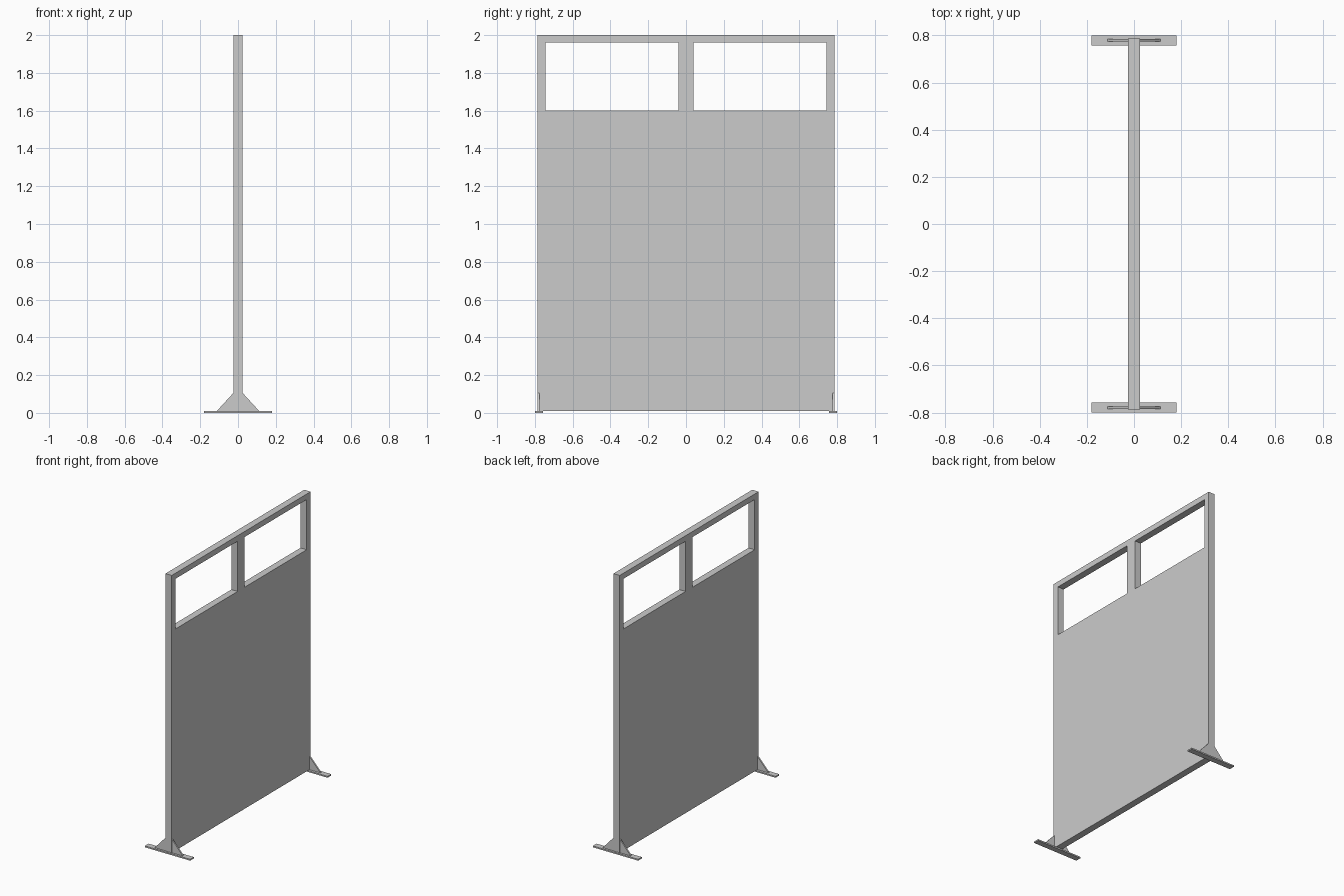
import bpy, bmesh
from mathutils import Vector

if "Cube" in bpy.data.objects:
    bpy.data.objects.remove(bpy.data.objects["Cube"])


def finish(name, bm):
    bmesh.ops.remove_doubles(bm, verts=bm.verts, dist=1e-5)
    bmesh.ops.recalc_face_normals(bm, faces=bm.faces)
    mesh = bpy.data.meshes.new(name)
    bm.to_mesh(mesh)
    bm.free()
    obj = bpy.data.objects.new(name, mesh)
    bpy.context.collection.objects.link(obj)
    return obj


def extrude(bm, faces, offset):
    ext = bmesh.ops.extrude_face_region(bm, geom=faces, use_keep_orig=True)
    verts = [g for g in ext["geom"] if isinstance(g, bmesh.types.BMVert)]
    bmesh.ops.translate(bm, verts=verts, vec=offset)


# Screen wall: grid of cells, leaving out the two window openings, then thickened
T = 0.025
ys = [-0.787, -0.743, -0.04, 0.04, 0.743, 0.787]
zs = [0.01, 1.6, 1.96, 2.0]
bm = bmesh.new()
for i in range(len(ys) - 1):
    for j in range(len(zs) - 1):
        if j == 1 and i in (1, 3):
            continue
        corners = [(ys[i], zs[j]), (ys[i + 1], zs[j]),
                   (ys[i + 1], zs[j + 1]), (ys[i], zs[j + 1])]
        bm.faces.new([bm.verts.new((-T, y, z)) for y, z in corners])
bmesh.ops.remove_doubles(bm, verts=bm.verts, dist=1e-5)
extrude(bm, bm.faces[:], Vector((2 * T, 0, 0)))
finish("screen_wall", bm)

for side, label in ((-1, "left"), (1, "right")):
    # Flat foot plate
    bm = bmesh.new()
    bmesh.ops.create_cube(bm, size=1)
    bmesh.ops.scale(bm, vec=(0.36, 0.042, 0.01), verts=bm.verts)
    bmesh.ops.translate(bm, vec=(0, side * 0.779, 0.005), verts=bm.verts)
    finish(label + "_foot_plate", bm)

    # Thin triangular gussets on both faces of the wall
    for d, face in ((-1, "back"), (1, "front")):
        bm = bmesh.new()
        profile = [(T, 0.01), (0.112, 0.01), (T, 0.105)]
        f = bm.faces.new([bm.verts.new((d * x, side * 0.78 - 0.005, z)) for x, z in profile])
        extrude(bm, [f], Vector((0, 0.01, 0)))
        finish(f"{label}_{face}_gusset", bm)
